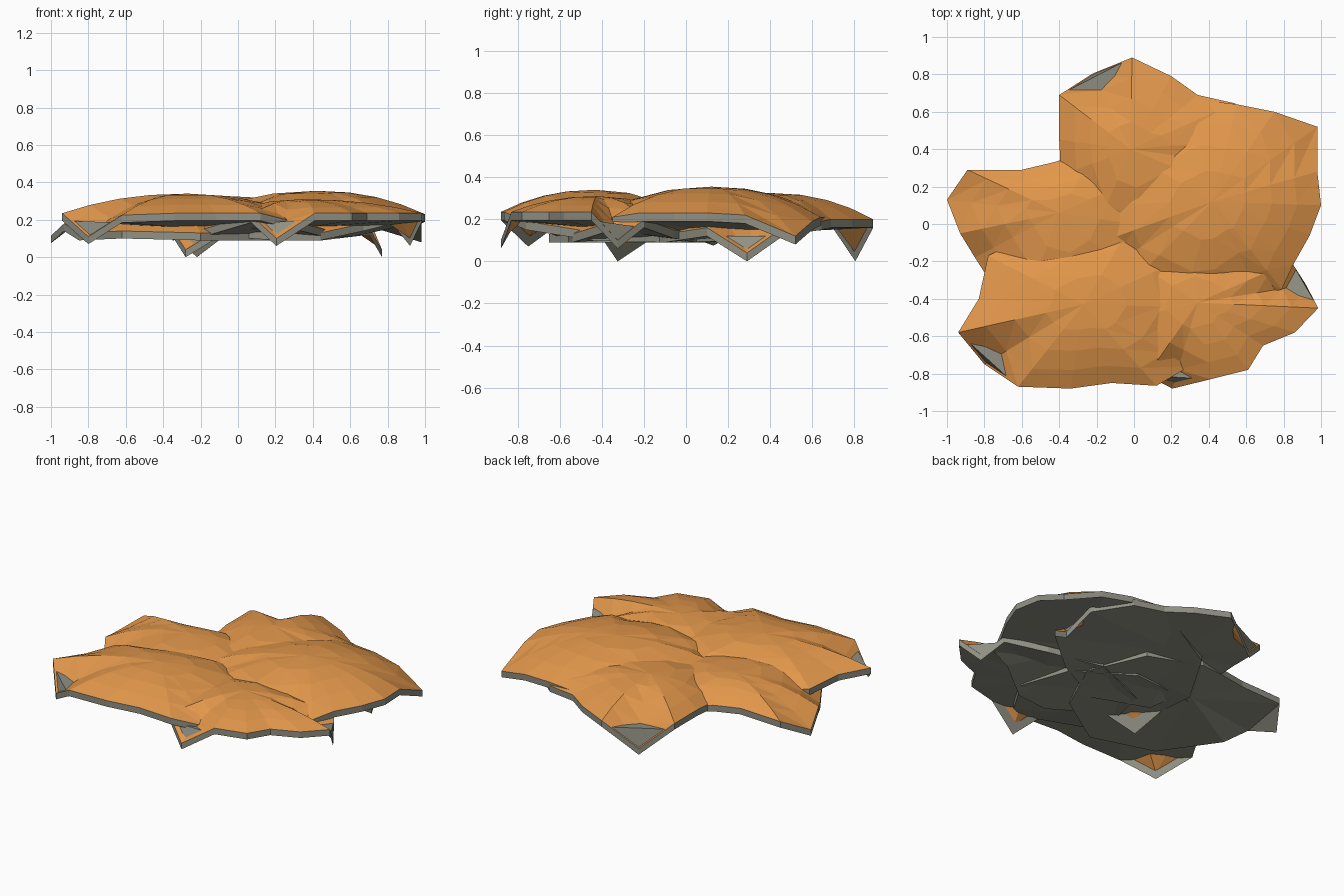
import bpy, bmesh, math

def mat(name, rgb):
    m = bpy.data.materials.new(name)
    m.diffuse_color = (*rgb, 1)
    return m

ORANGE = mat("leaf_orange", (0.76, 0.31, 0.07))
GREY = mat("underside_grey", (0.28, 0.28, 0.23))
THICK = 0.04
RINGS = (0.3, 0.55, 0.78, 1.0)

def leaf(name, centre, peak, outline):
    """Domed leaf: orange top, grey rim and flat grey underside.
    Outline points are x, y, rim height; low points are drooping tips."""
    cx, cy = centre
    pts = sorted(outline, key=lambda p: math.atan2(p[1] - cy, p[0] - cx))
    n = len(pts)
    bm = bmesh.new()
    top = bm.verts.new((cx, cy, peak))
    rings = [[bm.verts.new((cx + (x - cx) * t, cy + (y - cy) * t,
                            z + (peak - z) * (1 - t ** 2.2)))
              for x, y, z in pts] for t in RINGS]
    under = [bm.verts.new((x, y, z - THICK)) for x, y, z in pts]

    def face(vs, mi):
        bm.faces.new(vs).material_index = mi

    # domed top and rim
    for i in range(n):
        j = (i + 1) % n
        face((top, rings[0][i], rings[0][j]), 0)
        for a, b in zip(rings, rings[1:]):
            face((a[i], b[i], b[j]), 0)
            face((a[i], b[j], a[j]), 0)
        face((rings[-1][i], under[i], under[j], rings[-1][j]), 1)
    # underside: fan over the level points, one triangle per drooping tip
    level = [i for i in range(n) if pts[i][2] > 0.122]
    hub = bm.verts.new((cx, cy, sum(pts[i][2] for i in level) / len(level) - THICK))
    for k, i in enumerate(level):
        j = level[(k + 1) % len(level)]
        face((hub, under[j], under[i]), 1)
        m = (i + 1) % n
        if m != j:
            face((under[i], under[j], under[m]), 1)
    me = bpy.data.meshes.new(name)
    bm.to_mesh(me)
    bm.free()
    me.materials.append(ORANGE)
    me.materials.append(GREY)
    bpy.context.collection.objects.link(bpy.data.objects.new(name, me))

leaf("right_leaf", (0.42, 0.12), 0.355, [
    (0.30, 0.67, .21), (0.55, 0.64, .21), (0.75, 0.60, .19), (0.98, 0.52, .12),
    (0.98, 0.28, .22), (1.0, 0.10, .23), (0.94, -0.06, .23), (0.85, -0.22, .23),
    (0.79, -0.35, .21), (0.67, -0.38, .18), (0.44, -0.54, .13), (0.22, -0.56, .13),
    (-0.1, -0.40, .15), (-0.28, -0.325, .04), (-0.35, -0.16, .15),
    (-0.35, 0.10, .13), (-0.15, 0.45, .15)])

leaf("back_leaf", (-0.02, 0.40), 0.325, [
    (-0.01, 0.89, .20), (0.20, 0.79, .20), (0.34, 0.69, .20), (0.54, 0.645, .19),
    (0.72, 0.46, .16), (0.77, 0.29, .04), (0.70, 0.10, .16),
    (0.45, -0.1, .13), (0.1, -0.28, .13), (-0.25, -0.15, .13),
    (-0.39, 0.26, .19), (-0.40, 0.45, .21), (-0.40, 0.69, .21), (-0.22, 0.805, .04)])

leaf("left_leaf", (-0.40, 0.06), 0.305, [
    (-0.43, 0.33, .20), (-0.60, 0.29, .21), (-0.89, 0.29, .20), (-1.0, 0.13, .115),
    (-0.93, -0.05, .18), (-0.85, -0.18, .13), (-0.62, -0.54, .14), (-0.2, -0.65, .13),
    (0.15, -0.42, .13), (0.32, -0.05, .13), (0.15, 0.30, .14), (-0.20, 0.40, .16)])

leaf("front_left_leaf", (-0.27, -0.43), 0.34, [
    (-0.62, -0.87, .225), (-0.34, -0.88, .235), (-0.12, -0.85, .235), (0.12, -0.865, .235),
    (0.30, -0.76, .19), (0.50, -0.45, .14), (0.40, -0.12, .13), (0.05, 0.1, .13),
    (-0.36, 0.04, .15), (-0.78, -0.17, .21), (-0.83, -0.40, .23),
    (-0.94, -0.58, .235), (-0.80, -0.75, .11)])

leaf("front_right_leaf", (0.34, -0.42), 0.31, [
    (0.985, -0.45, .235), (0.86, -0.58, .235), (0.69, -0.65, .235), (0.61, -0.78, .235),
    (0.41, -0.83, .235), (0.205, -0.88, .10), (0.07, -0.81, .225), (-0.22, -0.55, .14),
    (-0.12, -0.12, .13), (0.28, 0.05, .13), (0.62, -0.06, .15), (0.84, -0.20, .20),
    (0.92, -0.325, .10)])
